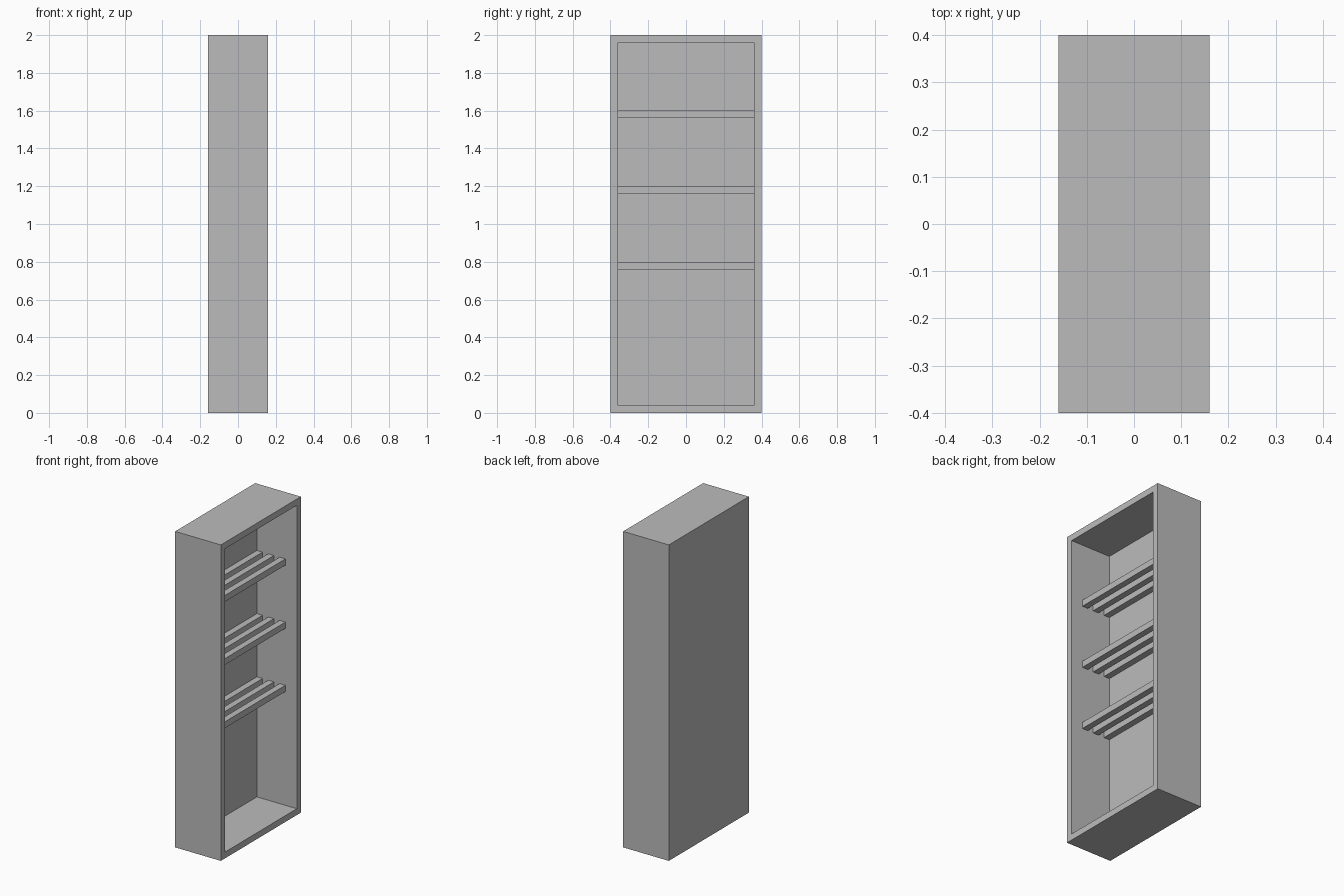
import bpy

cube = bpy.data.objects.get("Cube")
if cube:
    bpy.data.objects.remove(cube, do_unlink=True)

grey = bpy.data.materials.new("plain_grey")
grey.use_nodes = True
colour = (0.5, 0.5, 0.5, 1)
grey.diffuse_color = colour
grey.node_tree.nodes["Principled BSDF"].inputs["Base Color"].default_value = colour

DEPTH, WIDTH, HEIGHT, BOARD = 0.32, 0.8, 2.0, 0.04


def box(name, low, high):
    """Add a box spanning two opposite corners."""
    bpy.ops.mesh.primitive_cube_add(
        size=1, location=[(a + b) / 2 for a, b in zip(low, high)])
    obj = bpy.context.object
    obj.name = name
    obj.scale = [b - a for a, b in zip(low, high)]
    bpy.ops.object.transform_apply(location=False, rotation=False, scale=True)
    obj.data.materials.append(grey)
    return obj


# Cabinet shell: one block hollowed from its open side (+x)
back, front = -DEPTH / 2, DEPTH / 2
inner_back = back + BOARD
inner_y = WIDTH / 2 - BOARD
shell = box("cabinet_shell", (back, -WIDTH / 2, 0), (front, WIDTH / 2, HEIGHT))
cutter = box("cavity_cutter", (inner_back, -inner_y, BOARD),
             (front + BOARD, inner_y, HEIGHT - BOARD))
cut = shell.modifiers.new("cavity", "BOOLEAN")
cut.operation = "DIFFERENCE"
cut.solver = "EXACT"
cut.object = cutter
bpy.context.view_layer.objects.active = shell
bpy.ops.object.modifier_apply(modifier=cut.name)
bpy.data.objects.remove(cutter, do_unlink=True)

# Slatted shelves: three spaced bars per level, starting at the back panel
for level, top in enumerate((0.8, 1.2, 1.6), 1):
    for slat in range(3):
        x = inner_back + slat * 2 * BOARD
        box(f"shelf_{level}_slat_{slat + 1}",
            (x, -inner_y, top - BOARD), (x + BOARD, inner_y, top))
